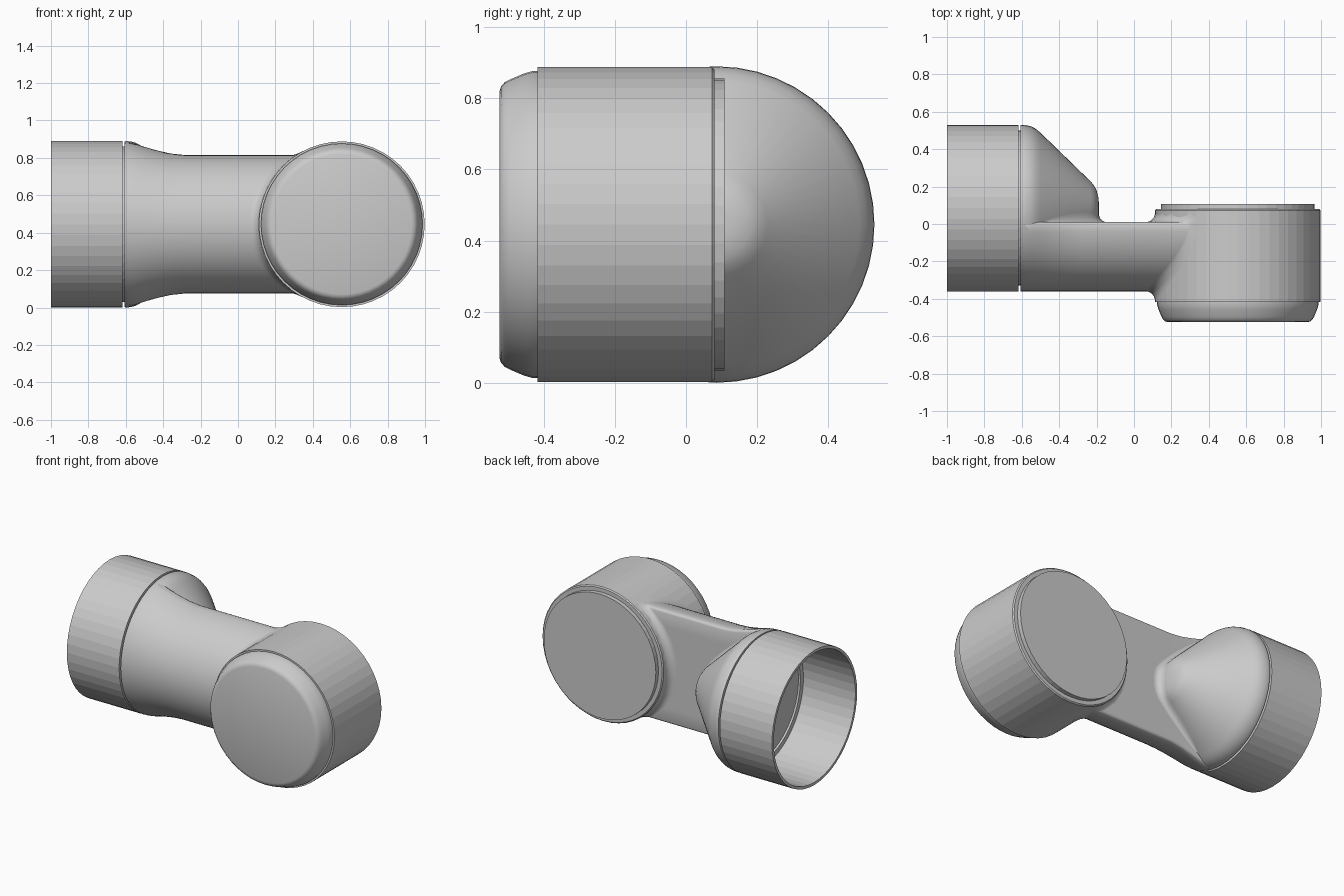
import bpy, bmesh
from math import sin, cos, pi, acos, sqrt, hypot

if "Cube" in bpy.data.objects:
    bpy.data.objects.remove(bpy.data.objects["Cube"])

CZ = 0.445                 # height of every centre line
TY = 0.085                 # y of the socket axis
HX, HR = 0.555, 0.443      # drum axis x and radius
TOP = 0.01                 # flat back face of the arm


def skin(name, rows, closed=True, caps=False, angle=None):
    """Join equal-length rows of points into a surface."""
    bm = bmesh.new()
    vs = [[bm.verts.new(p) for p in row] for row in rows]
    n = len(rows[0])
    for a, b in zip(vs, vs[1:]):
        for i in range(n if closed else n - 1):
            j = (i + 1) % n
            bm.faces.new((a[i], a[j], b[j], b[i]))
    if caps:
        bm.faces.new(vs[0])
        bm.faces.new(vs[-1])
    bmesh.ops.remove_doubles(bm, verts=bm.verts, dist=1e-5)
    bmesh.ops.recalc_face_normals(bm, faces=bm.faces)
    me = bpy.data.meshes.new(name)
    bm.to_mesh(me)
    bm.free()
    ob = bpy.data.objects.new(name, me)
    bpy.context.collection.objects.link(ob)
    if angle:
        bpy.ops.object.select_all(action='DESELECT')
        bpy.context.view_layer.objects.active = ob
        ob.select_set(True)
        bpy.ops.object.shade_smooth_by_angle(angle=angle)
    return ob


def lathe(name, profile, axis, n=48, angle=None):
    """Revolve (position, radius) points about the socket (x) or drum (y) axis."""
    rows = []
    for a, r in profile:
        ring = [(r * cos(2 * pi * i / n), r * sin(2 * pi * i / n)) for i in range(n)]
        rows.append([(a, TY + u, CZ + v) if axis == 'x' else (HX + u, a, CZ + v)
                     for u, v in ring])
    return skin(name, rows, angle=angle)


def lerp_table(table, x):
    for (x0, y0), (x1, y1) in zip(table, table[1:]):
        if x <= x1:
            return y0 + (y1 - y0) * max(0, (x - x0) / (x1 - x0))
    return table[-1][1]


def d_section(r, e=0.015, n=32):
    """Rounded D outline (y, z) with its flat side at TOP."""
    c = -0.36 + r
    m = acos((c - TOP + e) / r)
    pts = [(c - r * cos(m * (2 * i / n - 1)), r * sin(m * (2 * i / n - 1)))
           for i in range(n + 1)]
    z = pts[-1][1]
    edge = [(TOP - 0.3 * e, z - 0.3 * e), (TOP, z - e)]
    flat = [(TOP, (z - e) * k) for k in (0.75, 0.5, 0.25, 0, -0.25, -0.5, -0.75)]
    return pts + edge + flat + [(y, -w) for y, w in reversed(edge)]


def fillet(r, t):
    return r - sqrt(max(0, r * r - (r - t) ** 2))


# open socket with thin wall, inner ledge, floor and outer groove
lathe("socket", [(-0.6, 0), (-0.6, 0.395), (-0.62, 0.395), (-0.62, 0.427), (-1, 0.427),
                 (-1, 0.445), (-0.618, 0.445), (-0.618, 0.415), (-0.6, 0.415)], 'x')

# conical shoulder behind the socket
cone = [(-0.606, 0.415), (-0.606, 0.443), (-0.6, 0.445), (-0.575, 0.443), (-0.55, 0.437),
        (-0.525, 0.424), (-0.5, 0.403), (-0.232, 0.143), (-0.213, 0.12), (-0.2, 0.095),
        (-0.191, 0.06), (-0.188, 0.03), (-0.188, 0)]
lathe("shoulder", cone, 'x', angle=0.7)

# D-shaped arm flaring into the collar
arm = [(-0.606, 0.443), (-0.575, 0.442), (-0.54, 0.434), (-0.49, 0.415), (-0.43, 0.396),
       (-0.36, 0.379), (-0.28, 0.37), (0.4, 0.37)]
skin("arm", [[(x, y, CZ + z) for y, z in d_section(r)] for x, r in arm],
     caps=True, angle=0.9)

# blend between shoulder and flat face of the arm
inverse = [(r, x) for x, r in reversed(cone[1:])]
rows = []
for k in range(7):
    row = []
    for i in range(33):
        z = 0.38 * (i / 16 - 1)
        R = 0.05 * (1 - (z / 0.39) ** 4)
        t = R * (1 - cos(k / 6 * pi / 2))
        y = TOP + t
        row.append((lerp_table(inverse, hypot(y - TY, z)) + fillet(R, t), y, CZ + z))
    rows.append(row)
skin("shoulder_blend", rows, closed=False, angle=1.0)

# blend between arm and drum
outline = d_section(0.37)
n = len(outline)
rows = []
for k in range(7):
    row = []
    for i, (y, z) in enumerate(outline):
        (ya, za), (yb, zb) = outline[i - 1], outline[(i + 1) % n]
        length = hypot(yb - ya, zb - za)
        ny, nz = -(zb - za) / length, (yb - ya) / length
        if ny * (y + 0.12) + nz * z < 0:
            ny, nz = -ny, -nz
        R = 0.012 + 0.038 * abs(ny)
        t = R * (1 - cos(k / 6 * pi / 2))
        py, pz = y + ny * t, z + nz * t
        row.append((HX - sqrt(HR ** 2 - pz ** 2) - fillet(R, t), py, CZ + pz))
    rows.append(row)
skin("drum_blend", rows, angle=1.0)

# drum body with bevelled back rim
lathe("drum", [(-0.417, 0), (-0.417, 0.443), (0.073, 0.443), (0.08, 0.436), (0.08, 0)], 'y')

# rounded front cap and raised back plate
lathe("front_cap", [(-0.41, 0.432), (-0.43, 0.432), (-0.455, 0.425), (-0.495, 0.408),
                    (-0.51, 0.4), (-0.52, 0.389), (-0.525, 0.374), (-0.525, 0)],
      'y', angle=0.6)
lathe("back_plate", [(0.07, 0.41), (0.108, 0.41), (0.108, 0)], 'y')
